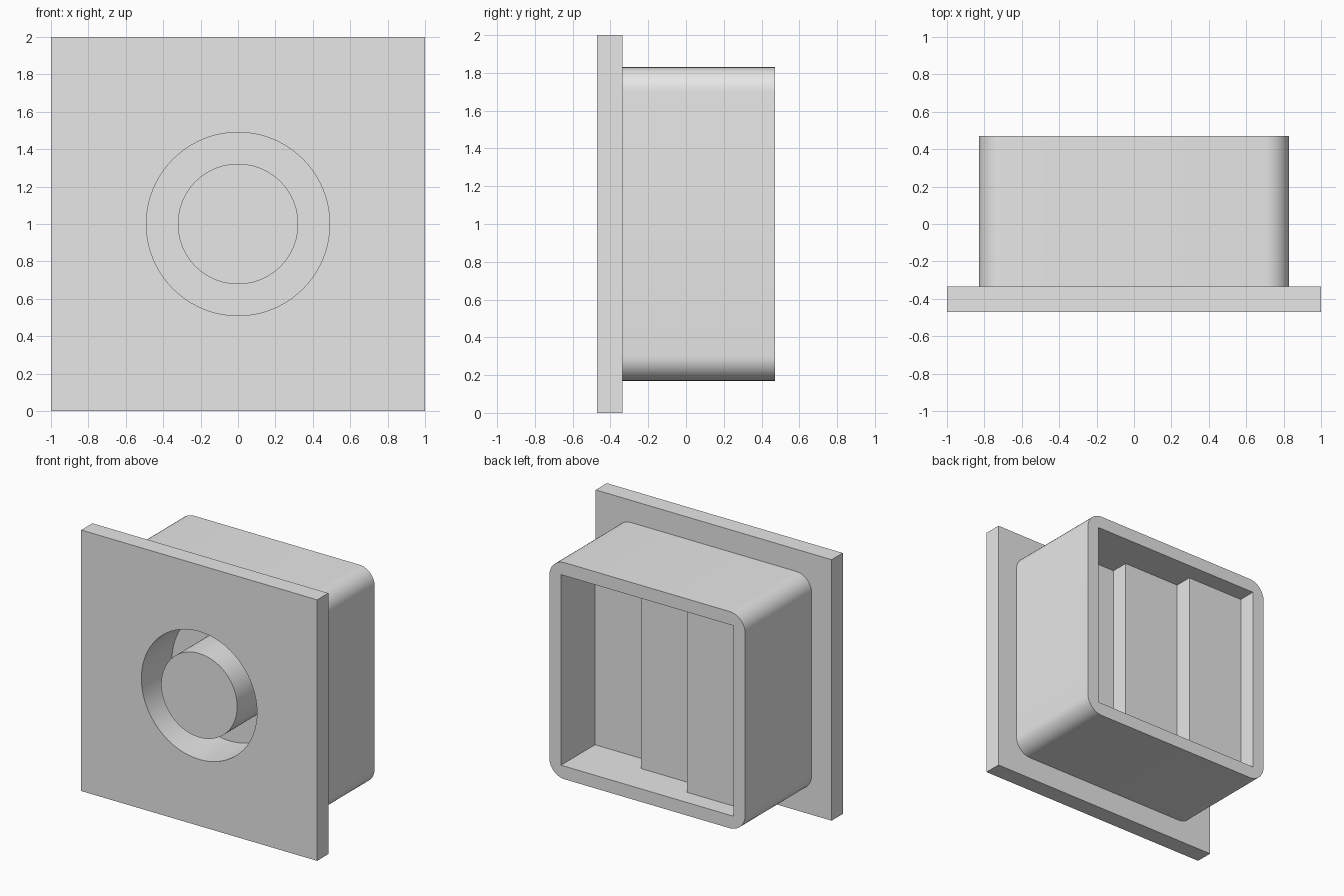
import bpy
import bmesh
import math
from mathutils import Matrix, Vector

if "Cube" in bpy.data.objects:
    bpy.data.objects.remove(bpy.data.objects["Cube"], do_unlink=True)

FRONT, BACK = -0.47, 0.47
PLATE_BACK = -0.335      # rear face of the front plate
WELL_FLOOR = -0.10       # bottom of the round well
HALF_BODY, HALF_RECESS = 0.83, 0.73
STEP = 0.137             # depth of each stair in the rear recess
MID_Z = 1.0

grey = bpy.data.materials.new("light grey")
grey.use_nodes = True
grey.diffuse_color = (0.8, 0.8, 0.8, 1)
grey.node_tree.nodes["Principled BSDF"].inputs["Base Color"].default_value = (0.8, 0.8, 0.8, 1)


def finish(name, bm):
    bmesh.ops.recalc_face_normals(bm, faces=bm.faces)
    mesh = bpy.data.meshes.new(name)
    bm.to_mesh(mesh)
    bm.free()
    mesh.materials.append(grey)
    obj = bpy.data.objects.new(name, mesh)
    bpy.context.collection.objects.link(obj)
    return obj


def slab(name, half, y0, y1, radius=0):
    """Square block along y, with optional rounded long edges."""
    bm = bmesh.new()
    size = Matrix.Diagonal((2 * half, y1 - y0, 2 * half, 1))
    bmesh.ops.create_cube(bm, size=1, matrix=Matrix.Translation((0, (y0 + y1) / 2, MID_Z)) @ size)
    if radius:
        long_edges = [e for e in bm.edges
                      if abs(e.verts[0].co.y - e.verts[1].co.y) > 0.1]
        bmesh.ops.bevel(bm, geom=long_edges, offset=radius, segments=10,
                        profile=0.5, affect='EDGES')
    return finish(name, bm)


def disc(name, radius, y0, y1):
    """Round block along y."""
    bm = bmesh.new()
    place = Matrix.Translation((0, (y0 + y1) / 2, MID_Z)) @ Matrix.Rotation(math.pi / 2, 4, 'X')
    bmesh.ops.create_cone(bm, cap_ends=True, segments=96, radius1=radius,
                          radius2=radius, depth=y1 - y0, matrix=place)
    return finish(name, bm)


def stair_cutter(name):
    """Recess shape: three equal stairs, deepest on the left."""
    r, outer = HALF_RECESS, BACK + 0.2
    outline = [(-r, outer)]
    for i in range(3):
        y = BACK - STEP * (i + 1)
        outline += [(-r + 2 * r * i / 3, y), (-r + 2 * r * (i + 1) / 3, y)]
    outline.append((r, outer))
    bm = bmesh.new()
    face = bm.faces.new([bm.verts.new((x, y, MID_Z - r)) for x, y in outline])
    out = bmesh.ops.extrude_face_region(bm, geom=[face])
    top = [v for v in out["geom"] if isinstance(v, bmesh.types.BMVert)]
    bmesh.ops.translate(bm, verts=top, vec=Vector((0, 0, 2 * r)))
    return finish(name, bm)


def combine(target, tool, operation):
    """Apply a boolean and discard the tool."""
    tool.hide_render = True
    mod = target.modifiers.new(tool.name, 'BOOLEAN')
    mod.operation, mod.solver, mod.object = operation, 'EXACT', tool
    bpy.context.view_layer.update()
    bpy.context.view_layer.objects.active = target
    bpy.ops.object.modifier_apply(modifier=mod.name)
    bpy.data.objects.remove(tool, do_unlink=True)


# Front plate joined to the rounded housing
housing = slab("housing", 1.0, FRONT, PLATE_BACK)
combine(housing, slab("rear_box", HALF_BODY, PLATE_BACK - 0.05, BACK, 0.13), 'UNION')

# Stepped rear recess and round front well
combine(housing, stair_cutter("recess_cutter"), 'DIFFERENCE')
combine(housing, disc("well_cutter", 0.49, FRONT - 0.2, WELL_FLOOR), 'DIFFERENCE')

# Round post standing in the well, flush with the plate
post = disc("center_post", 0.322, FRONT, WELL_FLOOR + 0.02)

# Smooth the curved walls, keep edges crisp
bpy.ops.object.select_all(action='DESELECT')
for obj in (housing, post):
    obj.select_set(True)
bpy.context.view_layer.objects.active = housing
bpy.ops.object.shade_smooth_by_angle(angle=math.radians(30))
